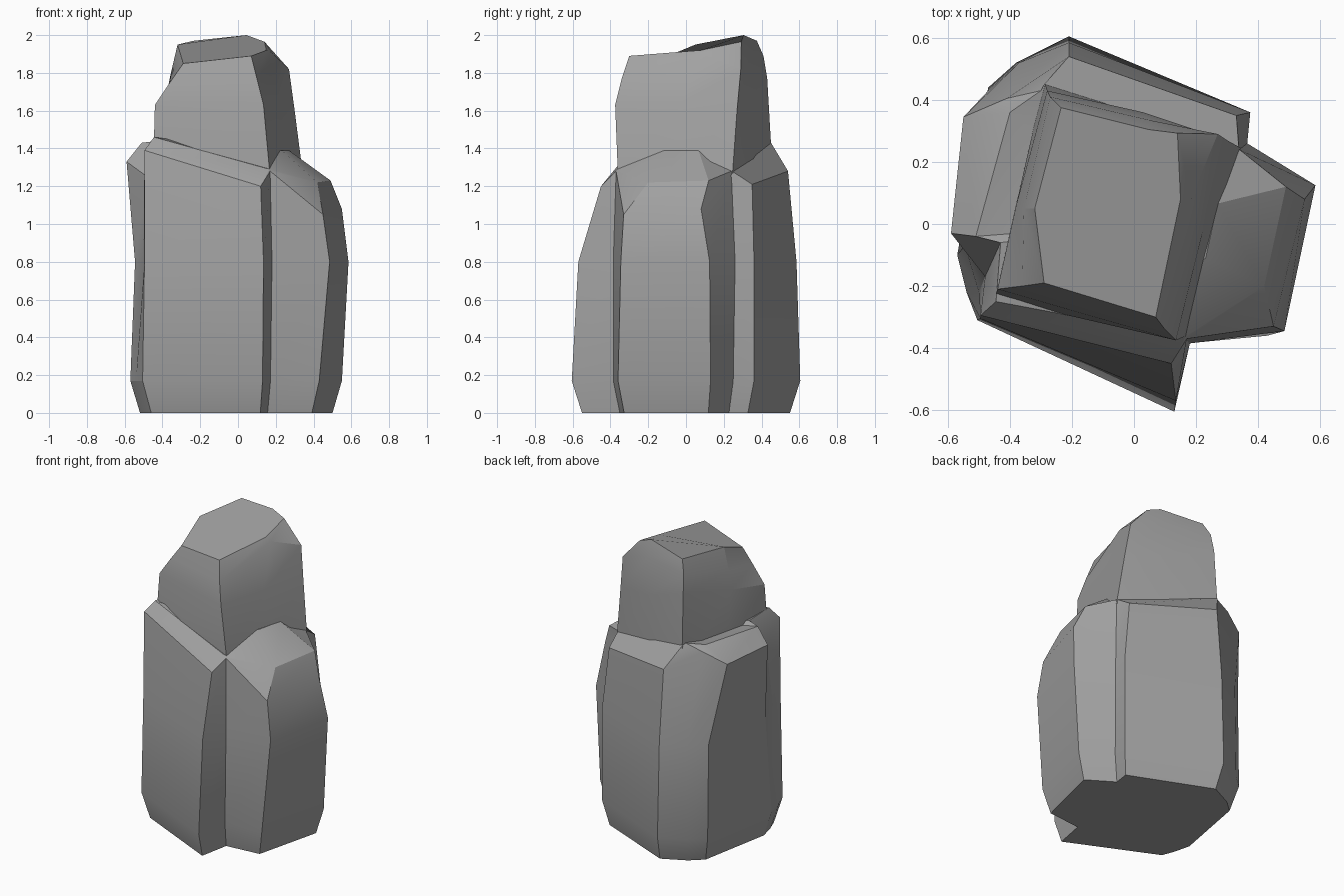
import bpy
import bmesh
from math import radians

default_cube = bpy.data.objects.get("Cube")
if default_cube:
    bpy.data.objects.remove(default_cube, do_unlink=True)

# Single stone colour
stone = bpy.data.materials.new("grey stone")
stone.use_nodes = True
stone_colour = (0.36, 0.36, 0.36, 1)
stone.diffuse_color = stone_colour
stone.node_tree.nodes["Principled BSDF"].inputs["Base Color"].default_value = stone_colour


def level(outline, z, scale=1.0):
    """Lift a flat outline to one height, optionally shrinking it."""
    return [(x * scale, y * scale, z) for x, y in outline]


def loft(name, rings):
    """Skin stacked rings that share a corner count, capping both ends."""
    mesh = bpy.data.meshes.new(name)
    bm = bmesh.new()
    loops = [[bm.verts.new(point) for point in ring] for ring in rings]
    count = len(loops[0])
    for lower, upper in zip(loops, loops[1:]):
        for i in range(count):
            j = (i + 1) % count
            bm.faces.new((lower[i], lower[j], upper[j], upper[i]))
    bm.faces.new(list(reversed(loops[0])))
    bm.faces.new(loops[-1])
    bmesh.ops.remove_doubles(bm, verts=bm.verts, dist=0.001)
    bmesh.ops.recalc_face_normals(bm, faces=bm.faces)
    bm.to_mesh(mesh)
    bm.free()
    mesh.materials.append(stone)

    rock = bpy.data.objects.new(name, mesh)
    bpy.context.collection.objects.link(rock)
    bpy.ops.object.select_all(action="DESELECT")
    rock.select_set(True)
    bpy.context.view_layer.objects.active = rock
    bpy.ops.object.shade_smooth_by_angle(angle=radians(20))
    return rock


# Lower boulder: corners run anticlockwise from the front slab's -x edge
foot_outline = [
    (-.505, -.31), (.13, -.605), (.172, -.385), (.43, -.36),
    (.55, .13), (.36, .25), (.375, .36), (-.21, .605),
    (-.38, .52), (-.47, .44), (-.57, -.1), (-.54, -.22),
]
waist_outline = [
    (-.495, -.305), (.135, -.57), (.18, -.385), (.485, -.345),
    (.585, .125), (.365, .26), (.375, .36), (-.21, .585),
    (-.37, .52), (-.47, .43), (-.545, -.07), (-.5, -.22),
]
shoulder_ring = [
    (-.495, -.295, 1.39), (.12, -.45, 1.2), (.17, -.37, 1.28),
    (.45, -.33, 1.05), (.55, .08, 1.08), (.34, .24, 1.27),
    (.33, .35, 1.21), (-.21, .54, 1.28), (-.41, .405, 1.4),
    (-.55, .345, 1.33), (-.59, -.03, 1.33), (-.48, -.17, 1.25),
]
ledge_ring = [
    (-.445, -.25, 1.46), (.165, -.365, 1.29), (.168, -.362, 1.29),
    (.42, -.2, 1.22), (.49, .12, 1.23), (.34, .24, 1.28),
    (.338, .243, 1.28), (-.29, .45, 1.43), (-.3, .43, 1.44),
    (-.4, .36, 1.43), (-.51, -.04, 1.43), (-.43, -.06, 1.44),
]
# The last ring is hidden inside the crown
core_ring = [(x * .55, y * .55, 1.39) for x, y, z in ledge_ring]
loft("lower_boulder", [
    level(foot_outline, 0, .91),
    level(foot_outline, .17),
    level(waist_outline, .8),
    shoulder_ring,
    ledge_ring,
    core_ring,
])

# Upper crown: corners run anticlockwise from the front +x edge
crown_base = [
    (.17, -.36), (.255, -.06), (.345, .245), (.03, .355),
    (-.29, .46), (-.37, .11), (-.45, -.24),
]
crown_middle = [
    (.135, -.375, 1.63), (.22, -.03, 1.63), (.3, .27, 1.6),
    (.03, .36, 1.65), (-.28, .43, 1.77), (-.38, .06, 1.68),
    (-.44, -.21, 1.63),
]
crown_bevel = [
    (.1, -.34, 1.77), (.185, .085, 1.9), (.27, .29, 1.82),
    (.05, .335, 1.89), (-.27, .41, 1.89), (-.355, .05, 1.8),
    (-.36, -.2, 1.75),
]
crown_top = [
    (.07, -.3, 1.89), (.15, .08, 1.92), (.14, .293, 1.965),
    (.045, .305, 2), (-.235, .375, 1.97), (-.32, .05, 1.95),
    (-.29, -.19, 1.85),
]
loft("upper_crown", [
    level(crown_base, 1.25),
    crown_middle,
    crown_bevel,
    crown_top,
])
